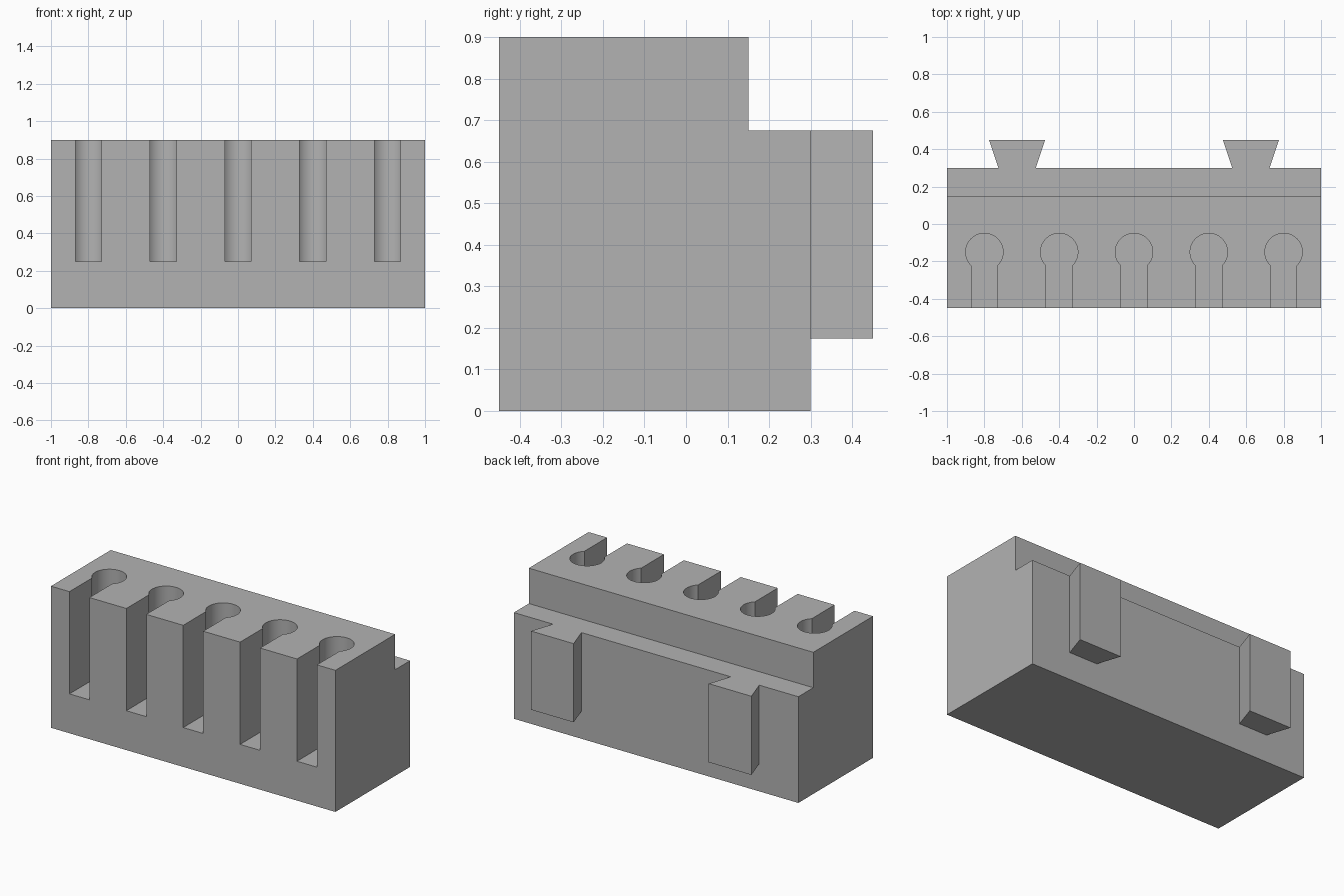
import bpy, bmesh, math
from mathutils import Vector

cube = bpy.data.objects.get("Cube")
if cube:
    bpy.data.objects.remove(cube, do_unlink=True)

grey = bpy.data.materials.new("plain grey")
grey.use_nodes = True
colour = (0.45, 0.45, 0.45, 1)
grey.diffuse_color = colour
grey.node_tree.nodes["Principled BSDF"].inputs["Base Color"].default_value = colour


def prism(name, outlines, direction):
    """Extrude each closed outline along the direction into one object."""
    bm = bmesh.new()
    for outline in outlines:
        face = bm.faces.new([bm.verts.new(p) for p in outline])
        ext = bmesh.ops.extrude_face_region(bm, geom=[face], use_keep_orig=True)
        moved = [g for g in ext["geom"] if isinstance(g, bmesh.types.BMVert)]
        bmesh.ops.translate(bm, verts=moved, vec=Vector(direction))
    bmesh.ops.recalc_face_normals(bm, faces=bm.faces)
    mesh = bpy.data.meshes.new(name)
    bm.to_mesh(mesh)
    bm.free()
    mesh.materials.append(grey)
    obj = bpy.data.objects.new(name, mesh)
    bpy.context.collection.objects.link(obj)
    return obj


def combine(target, tool, operation):
    """Apply a boolean and remove the helper."""
    mod = target.modifiers.new(tool.name, 'BOOLEAN')
    mod.operation, mod.object, mod.solver = operation, tool, 'EXACT'
    bpy.context.view_layer.objects.active = target
    bpy.ops.object.modifier_apply(modifier=mod.name)
    bpy.data.objects.remove(tool, do_unlink=True)


# Block with a stepped back edge
profile = [(-0.45, 0), (0.3, 0), (0.3, 0.675), (0.15, 0.675), (0.15, 0.9), (-0.45, 0.9)]
block = prism("slotted_block", [[(-1, y, z) for y, z in profile]], (2, 0, 0))

# Two dovetail rails on the back
half_rail = [(0.1, 0.22), (0.1, 0.3), (0.15, 0.45)]
rail = half_rail + [(-x, y) for x, y in reversed(half_rail)]
rails = prism("dovetail_rails",
              [[(cx + x, y, 0.175) for x, y in rail] for cx in (-0.625, 0.625)],
              (0, 0, 0.5))
combine(block, rails, 'UNION')

# Five keyhole slots, open at the front and top
radius, half_slot, steps = 0.1, 0.07, 48
start = -math.acos(half_slot / radius)
sweep = math.pi - 2 * start
keyhole = [(-half_slot, -0.6), (half_slot, -0.6)]
for i in range(steps + 1):
    a = start + sweep * i / steps
    keyhole.append((radius * math.cos(a), -0.15 + radius * math.sin(a)))
slots = prism("keyhole_cutter",
              [[(0.4 * n + x, y, 0.25) for x, y in keyhole] for n in range(-2, 3)],
              (0, 0, 0.8))
slots.hide_render = True
combine(block, slots, 'DIFFERENCE')

# Smooth the round bores, keep the corners sharp
bpy.ops.object.select_all(action='DESELECT')
block.select_set(True)
bpy.context.view_layer.objects.active = block
bpy.ops.object.shade_smooth_by_angle(angle=math.radians(30))
